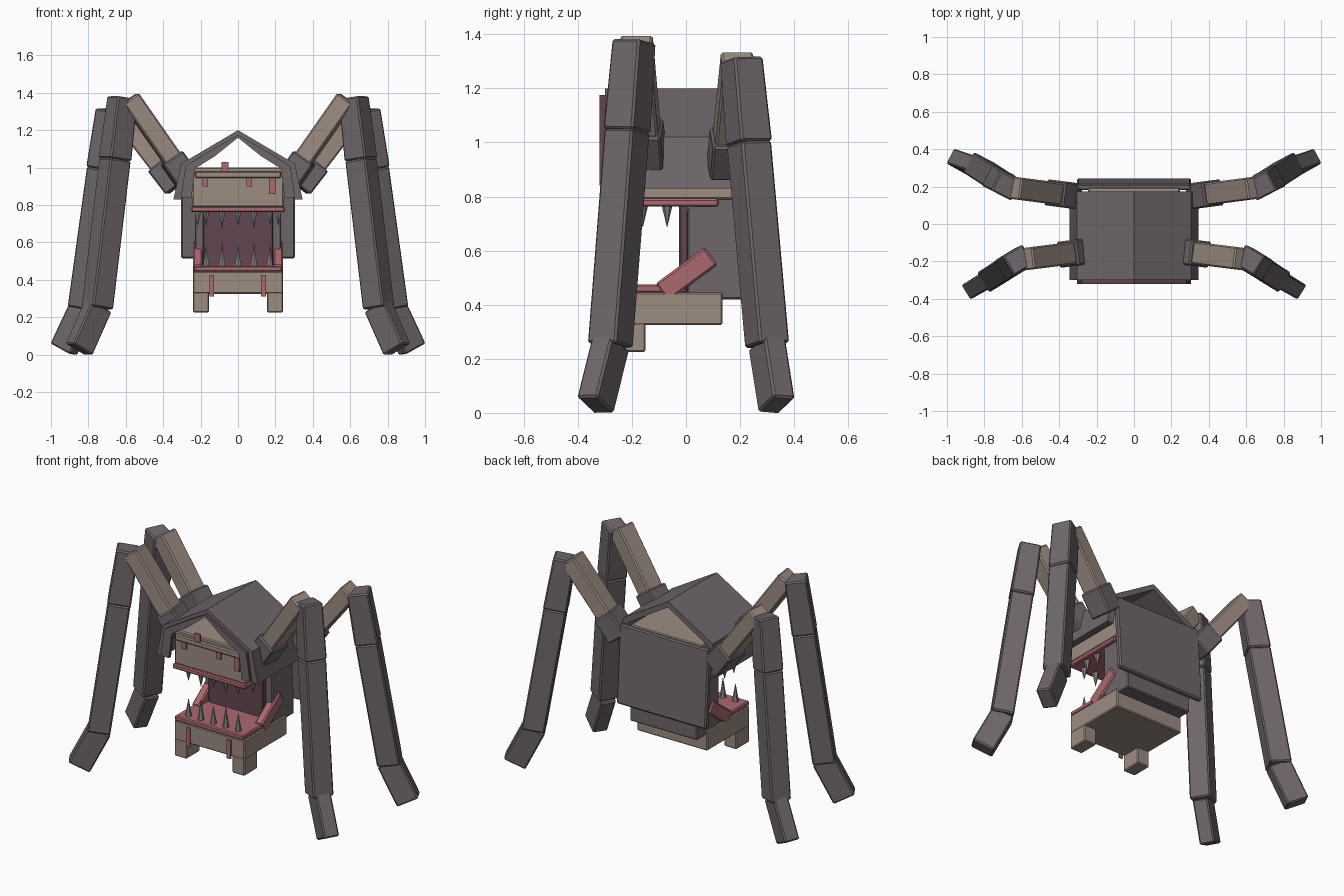
import bpy, bmesh
from mathutils import Vector, Matrix

cube = bpy.data.objects.get("Cube")
if cube:
    bpy.data.objects.remove(cube, do_unlink=True)


def material(name, rgb):
    m = bpy.data.materials.new(name)
    m.use_nodes = True
    m.diffuse_color = (*rgb, 1)
    m.node_tree.nodes["Principled BSDF"].inputs["Base Color"].default_value = (*rgb, 1)
    return m


SLATE = material("slate grey", (0.16, 0.135, 0.147))
TAN = material("weathered tan", (0.33, 0.263, 0.222))
PINK = material("gum pink", (0.40, 0.14, 0.16))
MAROON = material("throat maroon", (0.127, 0.061, 0.084))
BONE = material("tooth grey", (0.25, 0.23, 0.2))


def finish(name, bm, mat, bevel=0.0):
    bmesh.ops.recalc_face_normals(bm, faces=bm.faces)
    me = bpy.data.meshes.new(name)
    bm.to_mesh(me)
    bm.free()
    me.materials.append(mat)
    ob = bpy.data.objects.new(name, me)
    bpy.context.collection.objects.link(ob)
    if bevel:
        mod = ob.modifiers.new("Bevel", 'BEVEL')
        mod.width, mod.segments = bevel, 1
    return ob


def box(name, mat, x, y, z, bevel=0.006):
    """Box from (min, max) ranges on each axis."""
    bm = bmesh.new()
    bmesh.ops.create_cube(bm, size=1)
    for v in bm.verts:
        v.co = Vector([(r[0] + r[1]) / 2 + c * (r[1] - r[0]) for r, c in zip((x, y, z), v.co)])
    return finish(name, bm, mat, bevel)


def beam(name, mat, p0, p1, w, d, out, taper=1.0, bevel=0.008):
    """Box running p0 to p1; w lies along the outward direction, d across it."""
    p0, p1 = Vector(p0), Vector(p1)
    ez = (p1 - p0).normalized()
    ey = ez.cross(Vector(out)).normalized()
    ex = ey.cross(ez)
    bm = bmesh.new()
    bmesh.ops.create_cube(bm, size=1)
    for v in bm.verts:
        s = taper if v.co.z > 0 else 1.0
        v.co = (p0 + p1) / 2 + ex * v.co.x * w * s + ey * v.co.y * d * s + ez * v.co.z * (p1 - p0).length
    return finish(name, bm, mat, bevel)


def arch(name, mat, outer, inner, y0, y1):
    """Mirrored open arch; outer and inner are half profiles in (x, z) from ridge to foot."""
    bm = bmesh.new()
    for s in (-1, 1):
        for i in range(len(outer) - 1):
            quad = (outer[i], outer[i + 1], inner[i + 1], inner[i])
            f = bm.faces.new([bm.verts.new((s * x, y0, z)) for x, z in quad])
            ext = bmesh.ops.extrude_face_region(bm, geom=[f], use_keep_orig=True)
            for v in ext["geom"]:
                if isinstance(v, bmesh.types.BMVert):
                    v.co.y = y1
    return finish(name, bm, mat)


def tooth(name, x, y, z, height):
    bm = bmesh.new()
    bmesh.ops.create_cone(bm, cap_ends=True, segments=6, radius1=0.02, radius2=0.001,
                          depth=abs(height))
    if height < 0:
        bmesh.ops.rotate(bm, verts=bm.verts, matrix=Matrix.Rotation(3.14159, 3, 'X'))
    bmesh.ops.translate(bm, verts=bm.verts, vec=(x, y, z + height / 2))
    finish(name, bm, BONE)


# Roof shell and front trim
arch("roof", SLATE, [(0, 1.2), (0.305, 1.02), (0.345, 0.83)],
     [(0, 1.165), (0.27, 1.0), (0.30, 0.83)], -0.30, 0.175)
trim = arch("roof_trim", SLATE, [(0, 1.175), (0.14, 1.095), (0.28, 1.01), (0.305, 0.84)],
            [(0, 1.16), (0.125, 1.06), (0.23, 0.995), (0.248, 0.84)], -0.32, -0.30)
trim.data.materials.append(MAROON)
for f in trim.data.polygons:
    f.material_index = 0 if abs(f.normal.y) > 0.5 else 1

# Upper head with brow and gum rim
box("head", TAN, (-0.245, 0.245), (-0.27, 0.195), (0.79, 1.0))
box("brow", TAN, (-0.23, 0.23), (-0.29, -0.26), (0.945, 0.98))
box("upper_gum", PINK, (-0.25, 0.25), (-0.285, 0.12), (0.763, 0.792))

# Drips on the head and jaw
for x, y, z0, z1, w in [(-0.07, -0.289, 0.98, 1.03, 0.036), (-0.175, -0.27, 0.9, 0.945, 0.03),
                        (0.06, -0.27, 0.9, 0.945, 0.03), (0.185, -0.27, 0.86, 0.945, 0.036)]:
    box("head_drip", PINK, (x - w / 2, x + w / 2), (y - 0.009, y), (z0, z1), 0)
for x in (-0.14, 0.137):
    box("jaw_drip", PINK, (x - 0.013, x + 0.013), (-0.289, -0.28), (0.31, 0.425), 0)

# Throat, rear body and tilted back plate
box("throat", MAROON, (-0.187, 0.187), (-0.025, 0.01), (0.44, 0.78))
box("rear_body", SLATE, (-0.23, 0.23), (0.005, 0.22), (0.42, 0.82))
beam("back_plate", SLATE, (0, 0.228, 0.515), (0, 0.197, 0.995), 0.61, 0.034, (1, 0, 0))

# Lower jaw with pegs, gum and cheeks
box("jaw", TAN, (-0.24, 0.24), (-0.28, 0.135), (0.325, 0.445))
box("lower_gum", PINK, (-0.235, 0.235), (-0.285, 0.0), (0.445, 0.475))
for s in (-1, 1):
    box("jaw_peg", TAN, sorted((s * 0.155, s * 0.24)), (-0.28, -0.15), (0.225, 0.335))
    beam("cheek", PINK, (s * 0.215, -0.09, 0.445), (s * 0.215, 0.093, 0.58), 0.05, 0.08, (1, 0, 0))

# Teeth along the front and sides
for i in range(5):
    x = (i - 2) * 0.085
    tooth("lower_tooth", x, -0.24, 0.47, 0.125 if i % 2 else 0.11)
    tooth("upper_tooth", x, -0.24, 0.768, -0.09 if i % 2 else -0.075)
for s in (-1, 1):
    for y, height in ((-0.16, -0.08), (-0.07, -0.08), (0.015, -0.05)):
        tooth("side_tooth", s * 0.215, y, 0.768, height)

# Legs: hip, upper arm, knee cap, shin and foot, mirrored left and right
LEGS = {
    "front": (0.0, [(0.27, -0.148, 0.93), (0.578, -0.187, 1.37), (0.618, -0.192, 1.374),
                    (0.752, -0.28, 0.25), (0.85, -0.335, 0.028)]),
    "back": (0.08, [(0.30, 0.148, 0.86), (0.645, 0.193, 1.307), (0.682, 0.205, 1.308),
                    (0.828, 0.30, 0.25), (0.932, 0.335, 0.028)]),
}
for end, (start, points) in LEGS.items():
    for side, s in (("left", 1), ("right", -1)):
        hip, elbow, top, ankle, toe = [Vector((s * x, y, z)) for x, y, z in points]
        out = toe - top
        out.z = 0
        arm_out = elbow - hip
        arm_out.z = 0
        tag = f"{end}_{side}_"
        beam(tag + "hip", SLATE, hip.lerp(elbow, start), hip.lerp(elbow, start + 0.28),
             0.13, 0.14, arm_out)
        beam(tag + "upper_arm", TAN, hip.lerp(elbow, 0.1), elbow, 0.1, 0.12, arm_out)
        split = top.lerp(ankle, 0.295)
        beam(tag + "knee_cap", SLATE, split, top, 0.135, 0.13, out, 0.92)
        beam(tag + "shin", SLATE, split, ankle, 0.13, 0.124, out)
        beam(tag + "foot", SLATE, ankle.lerp(toe, -0.04), toe, 0.135, 0.09, out)
